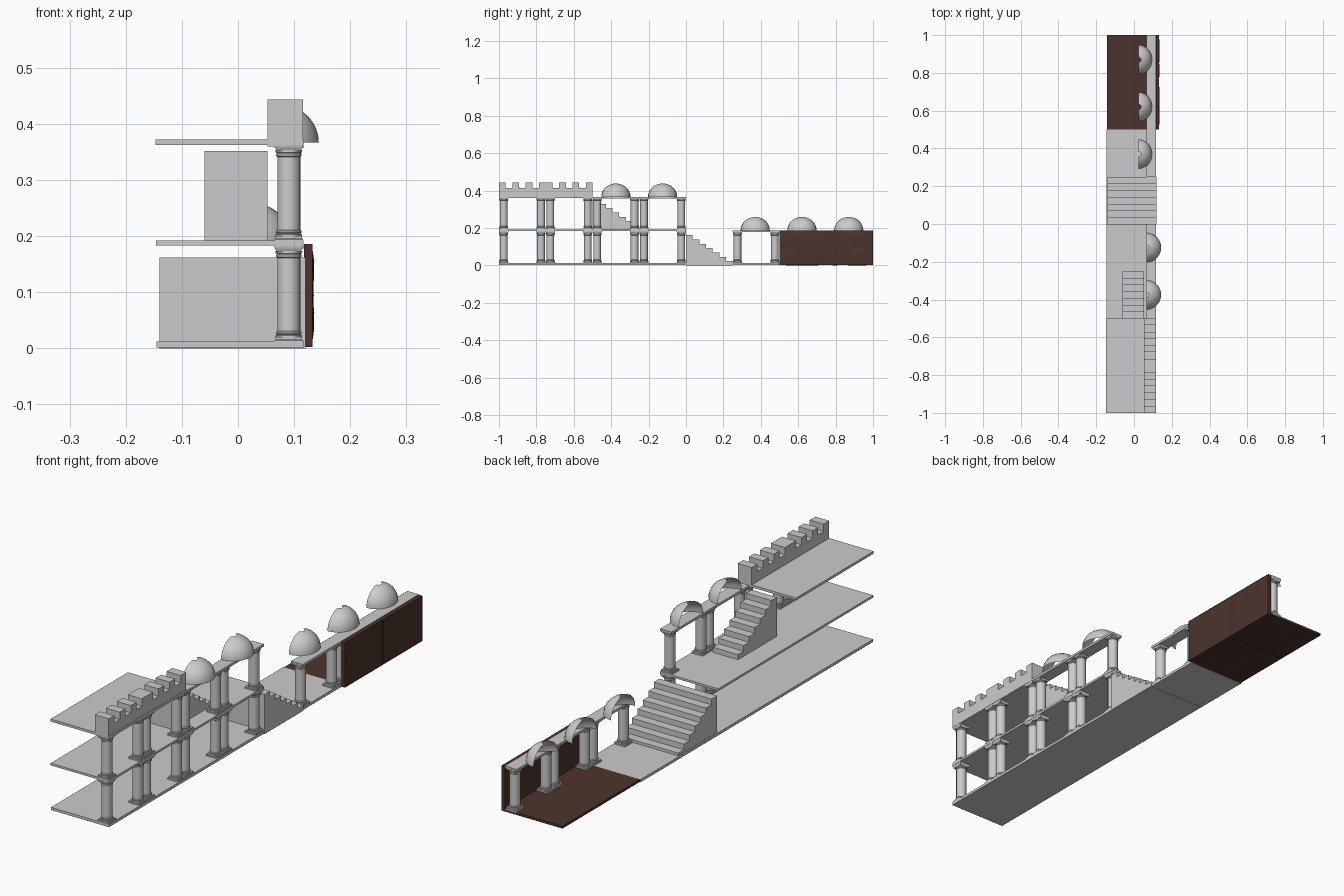
import bpy, bmesh, math, random

if "Cube" in bpy.data.objects:
    bpy.data.objects.remove(bpy.data.objects["Cube"])
random.seed(4)


def material(name, rgb):
    m = bpy.data.materials.new(name)
    m.diffuse_color = (*rgb, 1)
    m.use_nodes = True
    m.node_tree.nodes["Principled BSDF"].inputs["Base Color"].default_value = m.diffuse_color
    return m


STONE = material("pale stone", (0.6, 0.6, 0.6))
EARTH = material("brown earth", (0.072, 0.034, 0.025))
BAY = 0.25          # length of one module
UNIT = BAY / 7      # step and merlon spacing
LEVEL = 0.18        # storey height
COL_X = 0.0905


def finish(bm, name, mat, smooth=False):
    me = bpy.data.meshes.new(name)
    bm.to_mesh(me)
    bm.free()
    ob = bpy.data.objects.new(name, me)
    bpy.context.collection.objects.link(ob)
    me.materials.append(mat)
    if smooth:
        bpy.context.view_layer.objects.active = ob
        ob.select_set(True)
        bpy.ops.object.shade_smooth_by_angle(angle=math.radians(40))
        ob.select_set(False)
    return ob


def box(name, x, y, z, mat=STONE):
    bm = bmesh.new()
    bmesh.ops.create_cube(bm, size=1)
    for v in bm.verts:
        v.co = [a + (b - a) * (c + 0.5) for (a, b), c in zip((x, y, z), v.co)]
    return finish(bm, name, mat)


def extrude_yz(name, pts, x0, x1):
    """Prism along x from an outline of (y, z) points."""
    bm = bmesh.new()
    f = bm.faces.new([bm.verts.new((x0, y, z)) for y, z in pts])
    r = bmesh.ops.extrude_face_region(bm, geom=[f])
    for v in r["geom"]:
        if isinstance(v, bmesh.types.BMVert):
            v.co.x = x1
    bmesh.ops.recalc_face_normals(bm, faces=bm.faces)
    return finish(bm, name, STONE)


def lathe(bm, profile, n, x, y, turn=0):
    rings = [[bm.verts.new((x + r * math.cos(turn + 2 * math.pi * i / n),
                            y + r * math.sin(turn + 2 * math.pi * i / n), z))
              for i in range(n)] for r, z in profile]
    for a, b in zip(rings, rings[1:]):
        for i in range(n):
            j = (i + 1) % n
            bm.faces.new((a[i], a[j], b[j], b[i]))
    bm.faces.new(rings[0][::-1])
    bm.faces.new(rings[-1])


def column(y, z):
    # round shaft with moulded rings, square flared plinth and capital
    bm = bmesh.new()
    shaft = [(.0235, .019), (.0235, .023), (.021, .024), (.0228, .026), (.0228, .029),
             (.0205, .031), (.0205, .161), (.0228, .163), (.0228, .166), (.021, .168),
             (.0235, .169), (.0235, .173)]
    lathe(bm, [(r, z + h) for r, h in shaft], 24, COL_X, y)
    s = math.sqrt(2)
    plinth = [(.0255, .010), (.0255, .014), (.0235, .016), (.0235, .020)]
    capital = [(.0215, .172), (.0225, .175), (.0255, .179), (.0255, .184)]
    for prof in (plinth, capital):
        lathe(bm, [(r * s, z + h) for r, h in prof], 4, COL_X, y, math.pi / 4)
    finish(bm, "column", STONE, True)


def half_dome(x, y, z, rx):
    # open quarter sphere with a small hole at the crown
    bm = bmesh.new()
    n, m = 12, 9
    grid = []
    for k in range(m):
        e = math.radians(80) * k / (m - 1)
        grid.append([bm.verts.new((x + rx * math.cos(e) * math.cos(a),
                                   y + .078 * math.cos(e) * math.sin(a),
                                   z + .071 * math.sin(e)))
                     for a in [math.pi * (i / n - 0.5) for i in range(n + 1)]])
    for a, b in zip(grid, grid[1:]):
        for i in range(n):
            bm.faces.new((a[i], a[i + 1], b[i + 1], b[i]))
    finish(bm, "half_dome", STONE, True)


def stairs(y, z, x0, x1):
    rise = .162 / 7
    pts = [(y, z)]
    for i in range(7):
        top = z + rise * (7 - i)
        pts += [(y + UNIT * i, top), (y + UNIT * (i + 1), top)]
    pts.append((y + BAY, z))
    extrude_yz("stairs", pts, x0, x1)


def battlement(y):
    pts = [(y, .360)]
    for i in range(7):
        top = .443 if i % 2 == 0 else .413
        pts += [(y + UNIT * i, top), (y + UNIT * (i + 1), top)]
    pts.append((y + BAY, .360))
    extrude_yz("battlement", pts, .053, .116)


def rough_panel(name, x, y, z, axis, amount):
    """Thin earth panel whose outer side is slightly lumpy."""
    bm = bmesh.new()
    bmesh.ops.create_cube(bm, size=1)
    bmesh.ops.subdivide_edges(bm, edges=bm.edges[:], cuts=5, use_grid_fill=True)
    out = 0.5 if axis == 0 else -0.5
    for v in bm.verts:
        outer = abs(v.co[axis] - out) < 1e-4
        inside = max(abs(v.co[i]) for i in range(3) if i != axis) < .49
        v.co = [a + (b - a) * (c + 0.5) for (a, b), c in zip((x, y, z), v.co)]
        if outer:
            d = random.uniform(0, amount) if inside else amount
            v.co[axis] += -d if axis == 0 else d
    finish(bm, name, EARTH)


# floors
for i in range(6):
    y = (-1 + BAY * i, -1 + BAY * (i + 1))
    box("ground_floor", (-.145, .117), y, (.001, .012))
    if i < 4:
        box("upper_floor", (-.146, .117), y, (.183, .192))
    if i < 2:
        box("roof_deck", (-.147, .117), y, (.362, .372))
        battlement(y[0])

# two storeys of paired columns at the front end, one storey at the back end
for i in (0, 1, 2, 3, 5, 6, 7):
    mid = -1 + BAY * (i + .5)
    for side in (-.1, .1):
        column(mid + side, 0)
        if i < 4:
            column(mid + side, LEVEL)

# beams and half domes
for i in (2, 3, 5, 6, 7):
    y0 = -1 + BAY * i
    high = i < 4
    z = .367 if high else .188
    box("beam", (.065, .117), (y0, y0 + BAY), (z - .010, z))
    if high:
        half_dome(.065, y0 + BAY / 2, z, .079)
    else:
        half_dome(.025, y0 + BAY / 2 - .005, z, .071)

# staircases
stairs(0, 0, -.14, .12)
stairs(-.5, .190, -.06, .053)

# earth floor and retaining wall
for y0 in (.5, .75):
    rough_panel("earth_floor", (-.142, .125), (y0, y0 + BAY), (0, .012), 2, .004)
    rough_panel("earth_wall", (.118, .136), (y0, y0 + BAY), (.002, .186), 0, .005)
